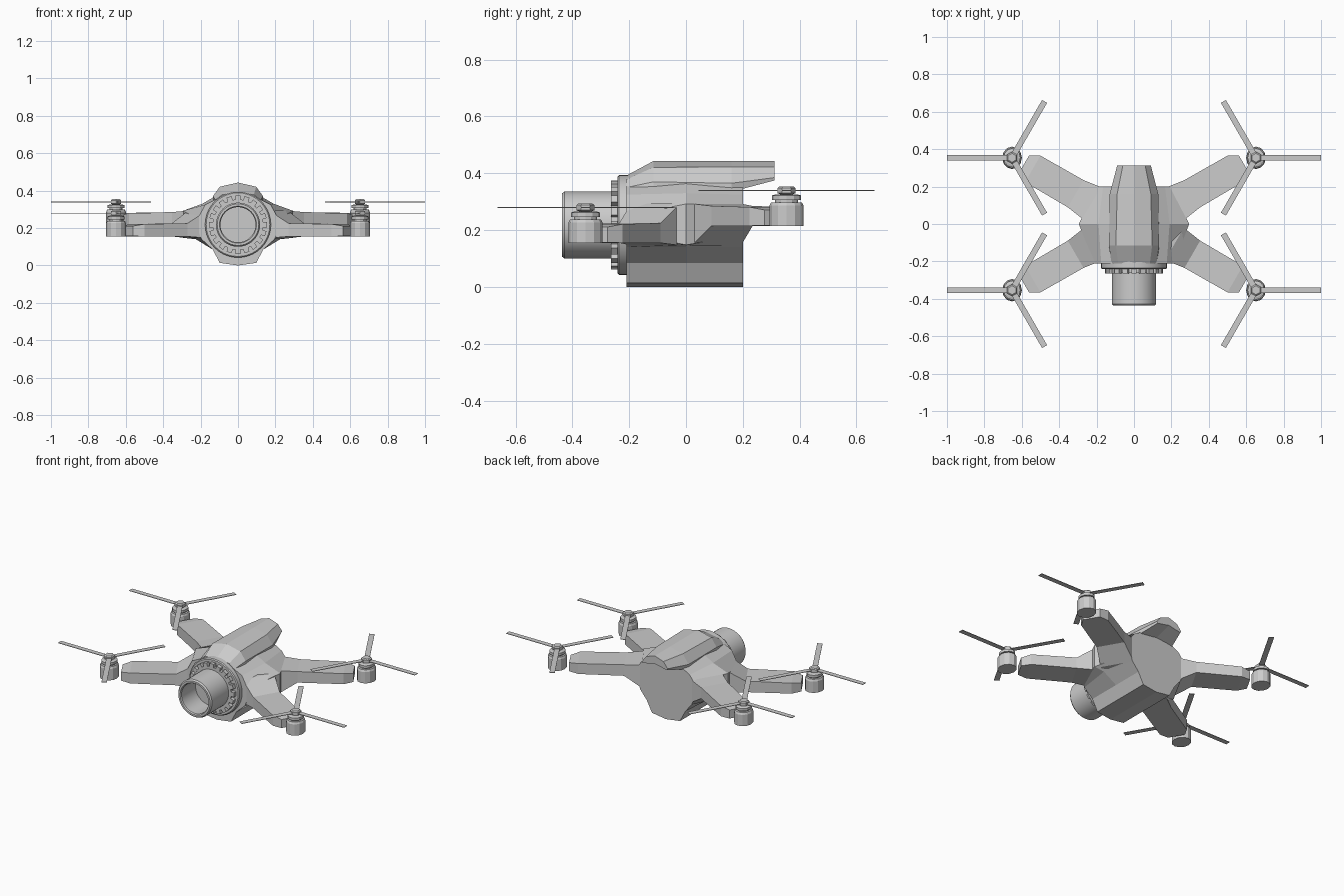
import bpy, bmesh
from math import pi, sin, cos, radians
from mathutils import Vector, Matrix

if "Cube" in bpy.data.objects:
    bpy.data.objects.remove(bpy.data.objects["Cube"])

CZ = 0.218  # height of the lens axis


def make(name, bm, smooth=False):
    bmesh.ops.recalc_face_normals(bm, faces=bm.faces)
    me = bpy.data.meshes.new(name)
    bm.to_mesh(me)
    bm.free()
    ob = bpy.data.objects.new(name, me)
    bpy.context.collection.objects.link(ob)
    if smooth:
        bpy.context.view_layer.objects.active = ob
        ob.select_set(True)
        bpy.ops.object.shade_smooth_by_angle(angle=radians(35))
        ob.select_set(False)
    return ob


def loft(bm, rings):
    """Skin closed rings of equal length and cap both ends."""
    vs = [[bm.verts.new(p) for p in r] for r in rings]
    n = len(vs[0])
    for a, b in zip(vs, vs[1:]):
        for i in range(n):
            j = (i + 1) % n
            bm.faces.new((a[i], a[j], b[j], b[i]))
    bm.faces.new(vs[0])
    bm.faces.new(vs[-1])


def section(y, half):
    """Full ring from a half outline whose first and last points lie on x = 0."""
    pts = half + [(-x, z) for x, z in half[-2:0:-1]]
    return [(x, y, z) for x, z in pts]


def turned(bm, profile, n, place, sx=1.0, phase=0.0):
    """Stack of (radius, height) rings around local z."""
    loft(bm, [[place @ Vector((r * cos(phase + 2 * pi * i / n) * sx,
                               r * sin(phase + 2 * pi * i / n), h))
               for i in range(n)] for r, h in profile])


# faceted body, widest at the middle where the arms meet
low = [(0, 0), (0.098, 0.014), (0.135, 0.085)]
bm = bmesh.new()
loft(bm, [
    section(-0.21, low + [(0.195, 0.14), (0.215, 0.19), (0.215, 0.25), (0.175, 0.325), (0.115, 0.355), (0, 0.375)]),
    section(0.0, low + [(0.225, 0.14), (0.295, 0.148), (0.295, 0.292), (0.19, 0.33), (0.13, 0.365), (0, 0.38)]),
    section(0.2, low + [(0.18, 0.14), (0.195, 0.18), (0.195, 0.285), (0.165, 0.325), (0.12, 0.35), (0, 0.36)]),
])
make("body", bm)

# top canopy that overhangs the back
bm = bmesh.new()
loft(bm, [
    section(-0.21, [(0, 0.33), (0.125, 0.325), (0.12, 0.35), (0.085, 0.378), (0, 0.392)]),
    section(-0.115, [(0, 0.33), (0.135, 0.335), (0.134, 0.37), (0.097, 0.421), (0, 0.443)]),
    section(0.16, [(0, 0.35), (0.128, 0.335), (0.13, 0.365), (0.09, 0.422), (0, 0.443)]),
    section(0.312, [(0, 0.392), (0.085, 0.375), (0.09, 0.385), (0.06, 0.423), (0, 0.443)]),
])
make("canopy", bm)

# lens parts turned around the -y axis
front = Matrix.Translation((0, 0, CZ)) @ Matrix.Rotation(pi / 2, 4, 'X')
bm = bmesh.new()
turned(bm, [(0.176, 0.2), (0.176, 0.236), (0.170, 0.241), (0.12, 0.241)], 40, front)
turned(bm, [(0.135, 0.23), (0.135, 0.262)], 40, front)
make("lens_mount_ring", bm, True)

bm = bmesh.new()
for i in range(20):
    m = front @ Matrix.Rotation(2 * pi * i / 20, 4, 'Z') @ Matrix.Translation((0.144, 0, 0.251))
    bmesh.ops.create_cube(bm, size=1, matrix=m @ Matrix.Diagonal((0.024, 0.028, 0.026, 1)))
make("ring_teeth", bm)

bm = bmesh.new()
turned(bm, [(0.118, 0.22), (0.118, 0.428), (0.111, 0.437), (0.099, 0.437), (0.094, 0.43), (0.094, 0.29)], 40, front)
make("lens_barrel", bm, True)

# arms, motors and propellers, one set per corner
for sx, side in ((1, "right"), (-1, "left")):
    for sy, end, dz in ((-1, "front", 0.0), (1, "back", 0.06)):
        tag = end + "_" + side
        lo, hi = 0.155 + dz, 0.225 + dz

        # arm: flared root, straight beam, chamfered tip
        bm = bmesh.new()
        rings = []
        for a, w, z0, z1 in ((0.15, 0.10, 0.145, 0.30), (0.25, 0.10, 0.146, 0.293),
                             (0.36, 0.084, lo, hi), (0.625, 0.082, lo, hi - 0.004),
                             (0.678, 0.052, lo + 0.002, hi - 0.014)):
            ring = []
            for l, z in ((-w, z0), (w, z0), (w, z1), (-w, z1)):
                x = a * cos(pi / 6) - l * sin(pi / 6)
                y = a * sin(pi / 6) + l * cos(pi / 6) - 0.018
                ring.append((sx * x, sy * y, z))
            rings.append(ring)
        loft(bm, rings)
        make(tag + "_arm", bm)

        # motor: base, neck, cap and hub nut
        place = Matrix.Translation((sx * 0.652, sy * 0.354, dz))
        bm = bmesh.new()
        turned(bm, [(0.06, 0.155), (0.06, 0.226), (0.054, 0.238), (0.04, 0.238), (0.04, 0.246),
                    (0.051, 0.246), (0.051, 0.262), (0.038, 0.266), (0.02, 0.266), (0.02, 0.27)],
               12, place, 0.88, pi / 2)
        turned(bm, [(0.022, 0.266), (0.032, 0.27), (0.032, 0.288), (0.024, 0.294)], 6, place, 1, pi / 2)
        make(tag + "_motor", bm)

        # three-bladed propeller
        bm = bmesh.new()
        for k in range(3):
            ang = (0 if sx > 0 else pi) + 2 * pi * k / 3
            m = place @ Matrix.Rotation(ang, 4, 'Z') @ Matrix.Translation((0.179, 0, 0.279))
            bmesh.ops.create_cube(bm, size=1, matrix=m @ Matrix.Diagonal((0.338, 0.031, 0.003, 1)))
        make(tag + "_propeller", bm)
